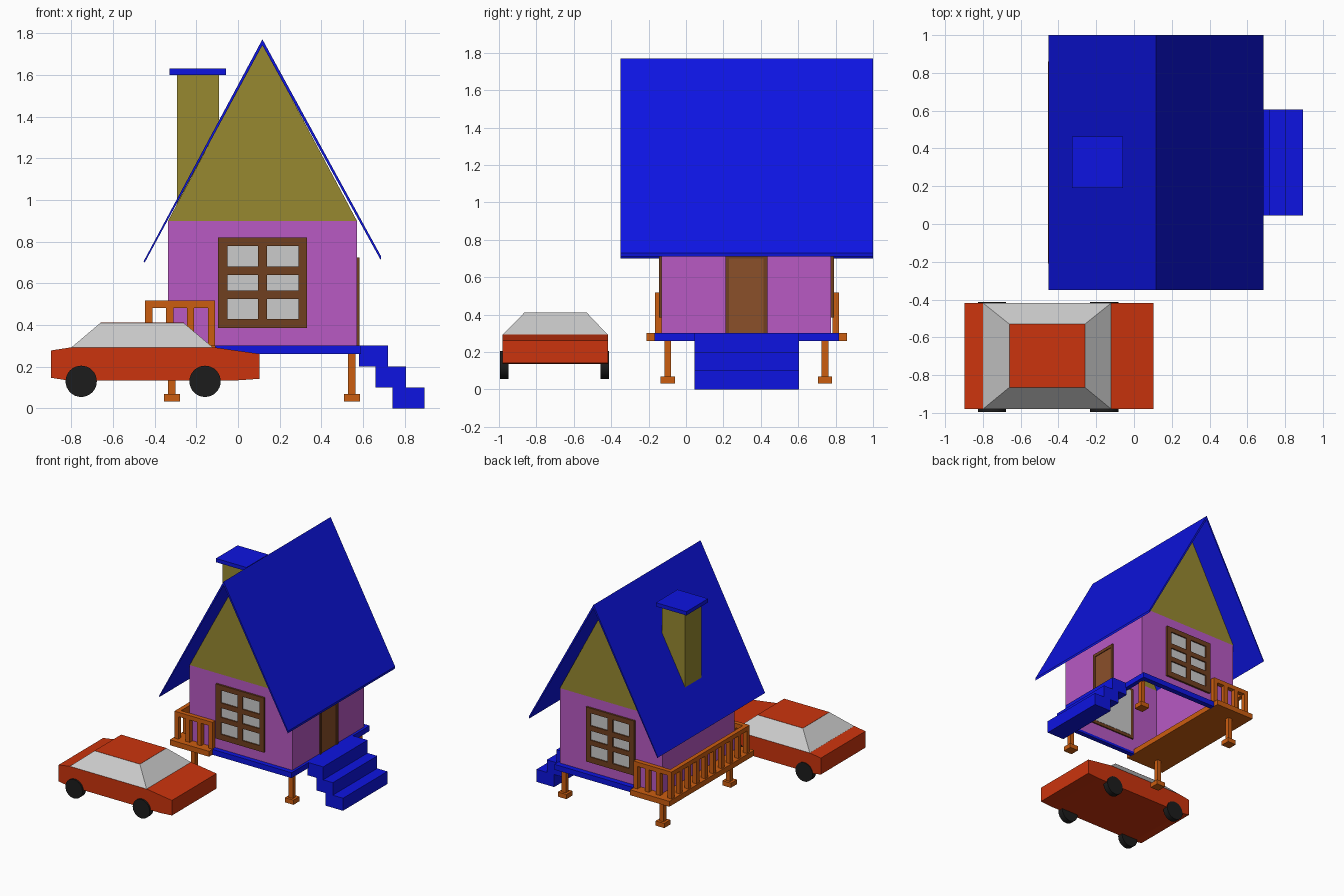
import bpy, bmesh, math
from mathutils import Matrix, Vector

if "Cube" in bpy.data.objects:
    bpy.data.objects.remove(bpy.data.objects["Cube"])


def mat(name, r, g, b):
    m = bpy.data.materials.new(name)
    m.diffuse_color = (r, g, b, 1)
    m.use_nodes = True
    m.node_tree.nodes["Principled BSDF"].inputs["Base Color"].default_value = m.diffuse_color
    return m


BLUE = mat("blue", .004, .007, .75)
PINK = mat("pink", .48, .10, .55)
OLIVE = mat("olive", .31, .25, .03)
RED = mat("red", .6, .034, .004)
ORANGE = mat("orange", .6, .11, .005)
BROWN = mat("brown", .16, .05, .014)
DOOR = mat("door_brown", .26, .08, .023)
BLACK = mat("black", .012, .012, .012)


def finish(name, bm, material=None):
    bmesh.ops.recalc_face_normals(bm, faces=bm.faces)
    me = bpy.data.meshes.new(name)
    bm.to_mesh(me)
    bm.free()
    if material:
        me.materials.append(material)
    ob = bpy.data.objects.new(name, me)
    bpy.context.collection.objects.link(ob)
    return ob


def add_box(bm, x, y, z):
    """Box from (min, max) pairs."""
    size = [b - a for a, b in (x, y, z)]
    mid = [(a + b) / 2 for a, b in (x, y, z)]
    bmesh.ops.create_cube(bm, size=1, matrix=Matrix.Translation(mid) @ Matrix.Diagonal((*size, 1)))


def boxes(name, items, material=None):
    bm = bmesh.new()
    for it in items:
        add_box(bm, *it)
    return finish(name, bm, material)


def prism(name, profile, y0, y1, material=None):
    """Extrude an xz profile along y."""
    bm = bmesh.new()
    f = bm.faces.new([bm.verts.new((x, y0, z)) for x, z in profile])
    ext = bmesh.ops.extrude_face_region(bm, geom=[f])["geom"]
    verts = [v for v in ext if isinstance(v, bmesh.types.BMVert)]
    bmesh.ops.translate(bm, verts=verts, vec=(0, y1 - y0, 0))
    return finish(name, bm, material)


X0, X1, Y0, Y1 = -.335, .57, -.13, .775   # house walls
RIDGE = .117

# Walls: open shell without floor or ceiling
bm = bmesh.new()
add_box(bm, (X0, X1), (Y0, Y1), (.28, .90))
bmesh.ops.delete(bm, geom=[f for f in bm.faces if abs(f.normal.z) > .5], context='FACES_ONLY')
finish("walls", bm, PINK)

# Gable triangles
bm = bmesh.new()
for y in (Y0, Y1):
    bm.faces.new([bm.verts.new(p) for p in ((X0, y, .9), (X1, y, .9), (RIDGE, y, 1.75))])
finish("gables", bm, OLIVE)

# Roof
prism("roof", [(-.453, .705), (RIDGE, 1.77), (.686, .73), (.684, .712), (RIDGE, 1.742), (-.447, .70)],
      -.35, 1.0, BLUE)

# Chimney with sloped foot, and its cap
prism("chimney", [(-.293, .98), (-.293, 1.6), (-.09, 1.6), (-.09, 1.36)], .225, .43, OLIVE)
boxes("chimney_cap", [((-.328, -.058), (.19, .463), (1.6, 1.63))], BLUE)

# Windows on front and back
for side, y, s in (("front", Y0, -1), ("back", Y1, 1)):
    def depth(a, b):
        return tuple(sorted((y + s * a, y + s * b)))
    d = depth(-.01, .015)
    bars = [((a, b), d, (.385, .82)) for a, b in ((-.095, -.05), (.095, .14), (.29, .33))]
    bars += [((a, b), d, (c, e)) for a, b in ((-.05, .095), (.14, .29))
             for c, e in ((.385, .43), (.525, .565), (.64, .68), (.78, .82))]
    boxes(side + "_window_frame", bars, BROWN)
    boxes(side + "_window_panes", [((-.07, .305), depth(-.012, .005), (.41, .80))])

# Door
boxes("door_frame", [((.56, .582), (.21, .23), (.30, .725)), ((.56, .582), (.415, .435), (.30, .725)),
                     ((.56, .582), (.23, .415), (.70, .725))], BROWN)
boxes("door", [((.562, .576), (.23, .415), (.30, .70))], DOOR)

# Deck ring around the house
boxes("deck_ring", [((-.11, .59), (-.168, Y0), (.26, .303)), ((-.11, .59), (Y1, .817), (.26, .303)),
                    ((.555, .59), (Y0, Y1), (.26, .303))], BLUE)

# Stairs with stepped underside
prism("stairs", [(.58, .303), (.72, .303), (.72, .2), (.805, .2), (.805, .1), (.895, .1), (.895, 0),
                 (.74, 0), (.74, .1), (.66, .1), (.66, .2), (.58, .2)], .045, .605, BLUE)

# Porch floor and railing
boxes("porch_floor", [((-.455, -.108), (-.21, .86), (.26, .303))], ORANGE)
W, PX, PY0, PY1 = .035, -.445, -.166, .818
top, up = (.482, .517), (.30, .49)
rail = [((PX, PX + W), (PY0, PY1), top)]
for y in (PY0, PY1 - W):
    rail.append(((PX + W, -.11), (y, y + W), top))
    for i in range(4):
        x = PX + i * (.335 - W) / 3
        rail.append(((x, x + W), (y, y + W), up))
for i in range(1, 9):
    y = PY0 + i * (PY1 - PY0 - W) / 9
    rail.append(((PX, PX + W), (y, y + W), up))
boxes("porch_railing", rail, ORANGE)

# Stilts with square feet
legs = []
for x in (-.317, .546):
    for y in (-.097, .743):
        for r, z in ((.018, (.07, .27)), (.038, (.033, .07))):
            legs.append(((x - r, x + r), (y - r, y + r), z))
boxes("stilts", legs, ORANGE)

# Car body
CY0, CY1 = -.98, -.418
prism("car_body", [(-.897, .278), (-.80, .293), (-.115, .293), (.103, .262), (.103, .142), (0, .135),
                   (-.82, .135), (-.897, .147)], CY0, CY1, RED)

# Car cabin: tapered box, grey glass with red roof
bm = bmesh.new()
add_box(bm, (-.80, -.12), (CY0, CY1), (.292, .41))
for v in bm.verts:
    if v.co.z > .35:
        v.co.x = -.66 if v.co.x < -.4 else -.26
        v.co.y = -.865 if v.co.y < -.7 else -.53
bm.normal_update()
roof = [f for f in bm.faces if f.normal.z > .9]
bmesh.ops.delete(bm, geom=roof, context='FACES_ONLY')
finish("car_windows", bm)
boxes("car_roof", [((-.66, -.26), (-.865, -.53), (.405, .411))], RED)

# Wheels
for i, (x, y) in enumerate((x, y) for x in (-.752, -.158) for y in (-.971, -.435)):
    bm = bmesh.new()
    bmesh.ops.create_cone(bm, cap_ends=True, segments=32, radius1=.075, radius2=.075, depth=.046,
                          matrix=Matrix.Translation((x, y, .13)) @ Matrix.Rotation(math.pi / 2, 4, 'X'))
    ob = finish("wheel_%d" % (i + 1), bm, BLACK)
    for p in ob.data.polygons:
        p.use_smooth = len(p.vertices) == 4
    bpy.context.view_layer.objects.active = ob
    ob.select_set(True)
    bpy.ops.object.shade_smooth_by_angle()
    ob.select_set(False)
